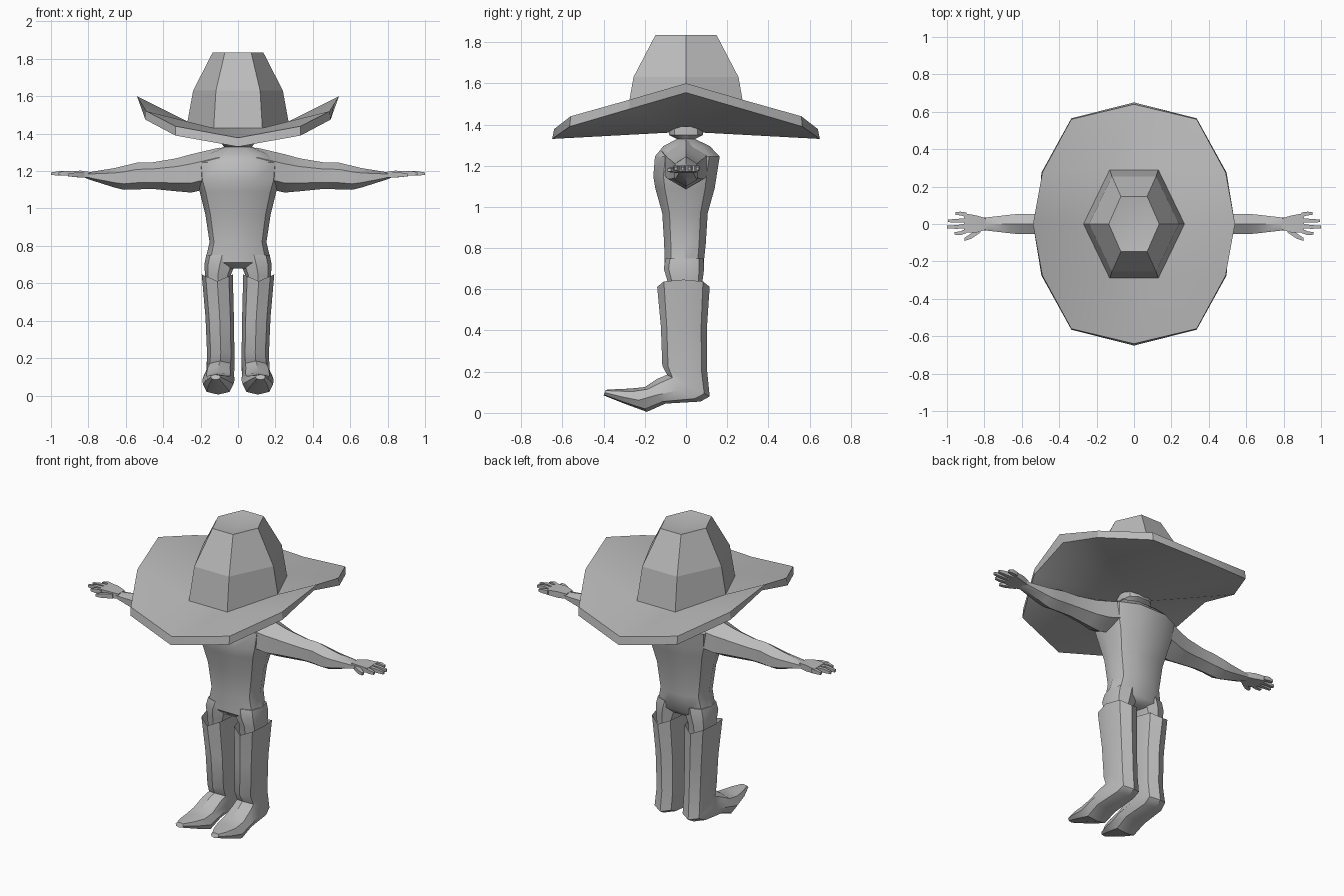
import bpy, bmesh, math
from mathutils import Vector

if "Cube" in bpy.data.objects:
    bpy.data.objects.remove(bpy.data.objects["Cube"])

grey = bpy.data.materials.new("plain grey")
grey.diffuse_color = (0.5, 0.5, 0.5, 1)
grey.use_nodes = True
grey.node_tree.nodes["Principled BSDF"].inputs["Base Color"].default_value = grey.diffuse_color


def finish(name, bm, angle=35, mirror=False):
    """Turn a bmesh into a named, shaded object."""
    bmesh.ops.recalc_face_normals(bm, faces=bm.faces)
    me = bpy.data.meshes.new(name)
    bm.to_mesh(me)
    bm.free()
    me.materials.append(grey)
    ob = bpy.data.objects.new(name, me)
    bpy.context.collection.objects.link(ob)
    bpy.ops.object.select_all(action='DESELECT')
    ob.select_set(True)
    bpy.context.view_layer.objects.active = ob
    bpy.ops.object.shade_smooth_by_angle(angle=math.radians(angle))
    if mirror:
        mod = ob.modifiers.new("other side", 'MIRROR')
        mod.use_mirror_merge = False
    return ob


def loft(bm, rings, cap_start=True, cap_end=True):
    """Skin a list of equal-length point rings."""
    vs = [[bm.verts.new(p) for p in r] for r in rings]
    n = len(vs[0])
    for a, b in zip(vs, vs[1:]):
        for i in range(n):
            j = (i + 1) % n
            bm.faces.new((a[i], a[j], b[j], b[i]))
    if cap_start:
        bm.faces.new(vs[0][::-1])
    if cap_end:
        bm.faces.new(vs[-1])
    return vs


def spow(v, p):
    return math.copysign(abs(v) ** p, v)


def oval(cx, hx, y0, y1, z, n=10, p=0.8):
    """Horizontal rounded ring between y0 and y1."""
    cy, hy = (y0 + y1) / 2, (y1 - y0) / 2
    return [(cx + hx * spow(math.cos(t), p), cy + hy * spow(math.sin(t), p), z)
            for t in (2 * math.pi * i / n for i in range(n))]


def limb_ring(x, z0, z1, hy, cy=0.0, n=6):
    """Vertical ring across the arm, pointed at the top and bottom."""
    cz, hz = (z0 + z1) / 2, (z1 - z0) / 2
    return [(x, cy + hy * math.sin(t) * 1.15, cz + hz * math.cos(t))
            for t in (2 * math.pi * i / n for i in range(n))]


def box_ring(x, y0, y1, z0, z1):
    return [(x, y0, z0), (x, y1, z0), (x, y1, z1), (x, y0, z1)]


# Torso with the neck and the underside of the head
bm = bmesh.new()
loft(bm, [oval(0, hx, y0, y1, z) for hx, y0, y1, z in (
    (0.10, -0.08, 0.06, 0.68), (0.178, -0.108, 0.088, 0.71),
    (0.152, -0.11, 0.10, 0.82), (0.175, -0.12, 0.11, 0.97),
    (0.205, -0.155, 0.145, 1.09), (0.225, -0.165, 0.155, 1.15),
    (0.235, -0.157, 0.17, 1.245), (0.17, -0.115, 0.12, 1.295),
    (0.075, -0.045, 0.045, 1.33), (0.09, -0.087, 0.087, 1.35),
    (0.09, -0.087, 0.087, 1.39))])
finish("torso", bm, 40)

# Thighs running down into the boots
bm = bmesh.new()
loft(bm, [oval(cx, hx, y0, y1, z, 8) for cx, hx, y0, y1, z in (
    (0.085, 0.085, -0.10, 0.085, 0.75), (0.098, 0.082, -0.108, 0.088, 0.70),
    (0.108, 0.068, -0.09, 0.08, 0.64), (0.108, 0.062, -0.085, 0.075, 0.54))])
finish("thigh", bm, 40, True)

# Boots: each ring runs from a front/top point to a back/bottom point
bm = bmesh.new()
rings = []
for cx, hw, ya, za, yb, zb, lift in (
        (0.111, 0.083, -0.14, 0.612, 0.115, 0.612, 0.035),
        (0.098, 0.076, -0.122, 0.42, 0.102, 0.42, 0),
        (0.092, 0.073, -0.115, 0.23, 0.103, 0.20, 0),
        (0.095, 0.075, -0.092, 0.185, 0.115, 0.08, 0),
        (0.102, 0.080, -0.14, 0.165, 0.07, 0.055, 0),
        (0.104, 0.086, -0.20, 0.125, -0.10, 0.045, 0),
        (0.106, 0.082, -0.27, 0.118, -0.19, 0.005, 0),
        (0.114, 0.058, -0.34, 0.115, -0.30, 0.045, 0),
        (0.120, 0.026, -0.39, 0.112, -0.40, 0.085, 0)):
    a, b = Vector((cx, ya, za)), Vector((cx, yb, zb))
    ring = []
    for i in range(8):
        t = 2 * math.pi * i / 8
        c, s = spow(math.cos(t), 0.85), spow(math.sin(t), 0.85)
        ring.append((a + b) / 2 + (b - a) / 2 * s
                    + Vector((hw * c, 0, lift * abs(c))))
    rings.append(ring)
loft(bm, rings, cap_start=False)
finish("boot", bm, 32, True)

# Arms from inside the shoulder to the wrist
bm = bmesh.new()
loft(bm, [limb_ring(*r) for r in (
    (0.10, 1.12, 1.325, 0.12), (0.25, 1.085, 1.29, 0.09),
    (0.33, 1.092, 1.268, 0.07), (0.46, 1.105, 1.246, 0.056),
    (0.54, 1.102, 1.245, 0.053), (0.61, 1.10, 1.228, 0.055),
    (0.66, 1.112, 1.216, 0.05), (0.79, 1.153, 1.195, 0.035),
    (0.82, 1.165, 1.195, 0.033))])
finish("arm", bm, 32, True)

# Hands: a flat palm, four fingers and a thumb
bm = bmesh.new()
loft(bm, [box_ring(0.79, -0.03, 0.03, 1.165, 1.195),
          box_ring(0.84, -0.045, 0.045, 1.165, 1.202),
          box_ring(0.91, -0.045, 0.058, 1.172, 1.2)])
for y0, y1, x in ((0.049, 0.056, 0.955), (0.02, 0.017, 0.995),
                  (-0.01, -0.016, 1.0), (-0.036, -0.05, 0.96)):
    loft(bm, [box_ring(0.895, y0 - 0.012, y0 + 0.012, 1.175, 1.198),
              box_ring((x + 0.9) / 2, y1 - 0.01, y1 + 0.01, 1.177, 1.2),
              box_ring(x, y1 - 0.007, y1 + 0.007, 1.178, 1.193)])
loft(bm, [box_ring(0.82, -0.045, -0.01, 1.165, 1.192),
          box_ring(0.87, -0.078, -0.05, 1.168, 1.192),
          box_ring(0.905, -0.09, -0.073, 1.172, 1.187)])
finish("hand", bm, 30, True)


def hexagon(x, x2, y2, z, z2):
    return [(x, 0, z), (x2, y2, z2), (-x2, y2, z2),
            (-x, 0, z), (-x2, -y2, z2), (x2, -y2, z2)]


# Hat crown with a shallow dent on top
base = hexagon(0.27, 0.13, 0.29, 1.465, 1.43)
bm = bmesh.new()
vs = loft(bm, [base, hexagon(0.24, 0.118, 0.255, 1.63, 1.63),
               hexagon(0.135, 0.07, 0.148, 1.835, 1.835)], False, False)
dent = bm.verts.new((0, 0, 1.81))
for i in range(6):
    bm.faces.new((vs[-1][i], vs[-1][(i + 1) % 6], dent))
finish("hat_crown", bm, 15)


def rim(quarter):
    """Mirror four quarter points into a ring of twelve."""
    half = quarter + [(-x, y, z) for x, y, z in quarter[2::-1]]
    return half + [(x, -y, z) for x, y, z in half[5:0:-1]]


# Hat brim curling up at the sides, with a solid edge
bm = bmesh.new()
top, under = loft(bm, [
    rim([(0.54, 0, 1.60), (0.49, 0.275, 1.52), (0.335, 0.56, 1.44), (0, 0.64, 1.378)]),
    rim([(0.515, 0, 1.555), (0.495, 0.275, 1.475), (0.335, 0.565, 1.39), (0, 0.65, 1.33)])],
    False, False)
inner = [bm.verts.new(p) for p in base]
for k in range(6):
    a, b = inner[k], inner[(k + 1) % 6]
    r0, r1, r2 = (top[(2 * k + d) % 12] for d in range(3))
    for f in ((a, r0, r1), (a, r1, b), (b, r1, r2)):
        bm.faces.new(f)
centre = bm.verts.new((0, 0, 1.365))
for i in range(12):
    bm.faces.new((under[i], under[(i + 1) % 12], centre))
finish("hat_brim", bm, 30)
